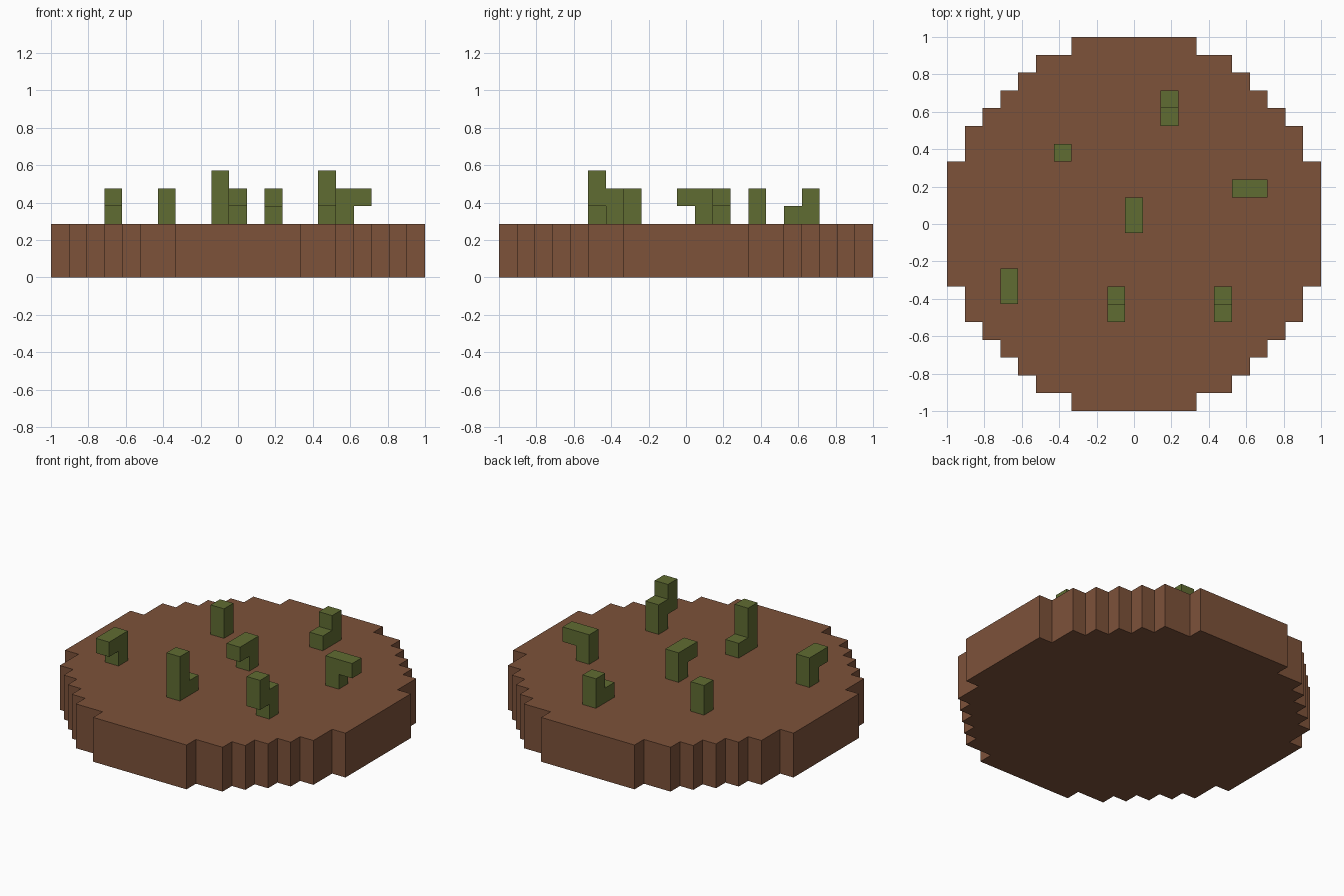
import bpy
import bmesh
from mathutils import Vector

if "Cube" in bpy.data.objects:
    bpy.data.objects.remove(bpy.data.objects["Cube"], do_unlink=True)

UNIT = 2 / 21      # edge of one block
RADIUS = 10.5      # ground radius in blocks
GROUND = 3         # ground thickness in blocks
AXES = [Vector(a) for a in ((1, 0, 0), (0, 1, 0), (0, 0, 1))]


def material(name, colour):
    mat = bpy.data.materials.new(name)
    mat.use_nodes = True
    mat.diffuse_color = (*colour, 1)
    bsdf = mat.node_tree.nodes["Principled BSDF"]
    bsdf.inputs["Base Color"].default_value = (*colour, 1)
    bsdf.inputs["Roughness"].default_value = 1
    return mat


def block_shape(name, cells, mat):
    """Skin a set of grid cells and merge the coplanar faces."""
    cells = set(cells)
    bm = bmesh.new()
    for cell in cells:
        centre = Vector(cell) + Vector((0, 0, 0.5))
        for i in range(3):
            u, v = AXES[(i + 1) % 3] / 2, AXES[(i + 2) % 3] / 2
            for sign in (1, -1):
                normal = AXES[i] * sign
                if tuple(int(c) for c in Vector(cell) + normal) in cells:
                    continue
                mid = centre + normal / 2
                corners = [mid - u - v, mid + u - v, mid + u + v, mid - u + v]
                bm.faces.new([bm.verts.new(c * UNIT) for c in corners[::sign]])
    bmesh.ops.remove_doubles(bm, verts=bm.verts, dist=UNIT / 100)
    bmesh.ops.dissolve_limit(bm, angle_limit=0.01, verts=bm.verts, edges=bm.edges)
    mesh = bpy.data.meshes.new(name)
    bm.to_mesh(mesh)
    bm.free()
    mesh.materials.append(mat)
    obj = bpy.data.objects.new(name, mesh)
    bpy.context.collection.objects.link(obj)


soil = material("soil brown", (0.205, 0.084, 0.042))
leaf = material("sprout green", (0.117, 0.150, 0.032))

# Round soil slab with a stepped rim
span = range(-10, 11)
block_shape("soil_slab", [(x, y, z) for x in span for y in span for z in range(GROUND)
                          if x * x + y * y <= RADIUS ** 2], soil)

# Sprouts: each column is (x, y, lowest level, top level) above the soil
sprouts = {
    "back_step_sprout": [(2, 7, 0, 2), (2, 6, 0, 1)],
    "single_sprout": [(-4, 4, 0, 2)],
    "left_hook_sprout": [(6, 2, 0, 2), (7, 2, 1, 2)],
    "centre_hook_sprout": [(0, 1, 0, 2), (0, 0, 1, 2)],
    "right_hook_sprout": [(-7, -3, 0, 2), (-7, -4, 1, 2)],
    "front_tall_sprout": [(-1, -5, 0, 3), (-1, -4, 0, 1)],
    "front_bent_sprout": [(5, -4, 0, 2), (5, -5, 1, 3)],
}
for name, columns in sprouts.items():
    block_shape(name, [(x, y, GROUND + z) for x, y, low, high in columns
                       for z in range(low, high)], leaf)
